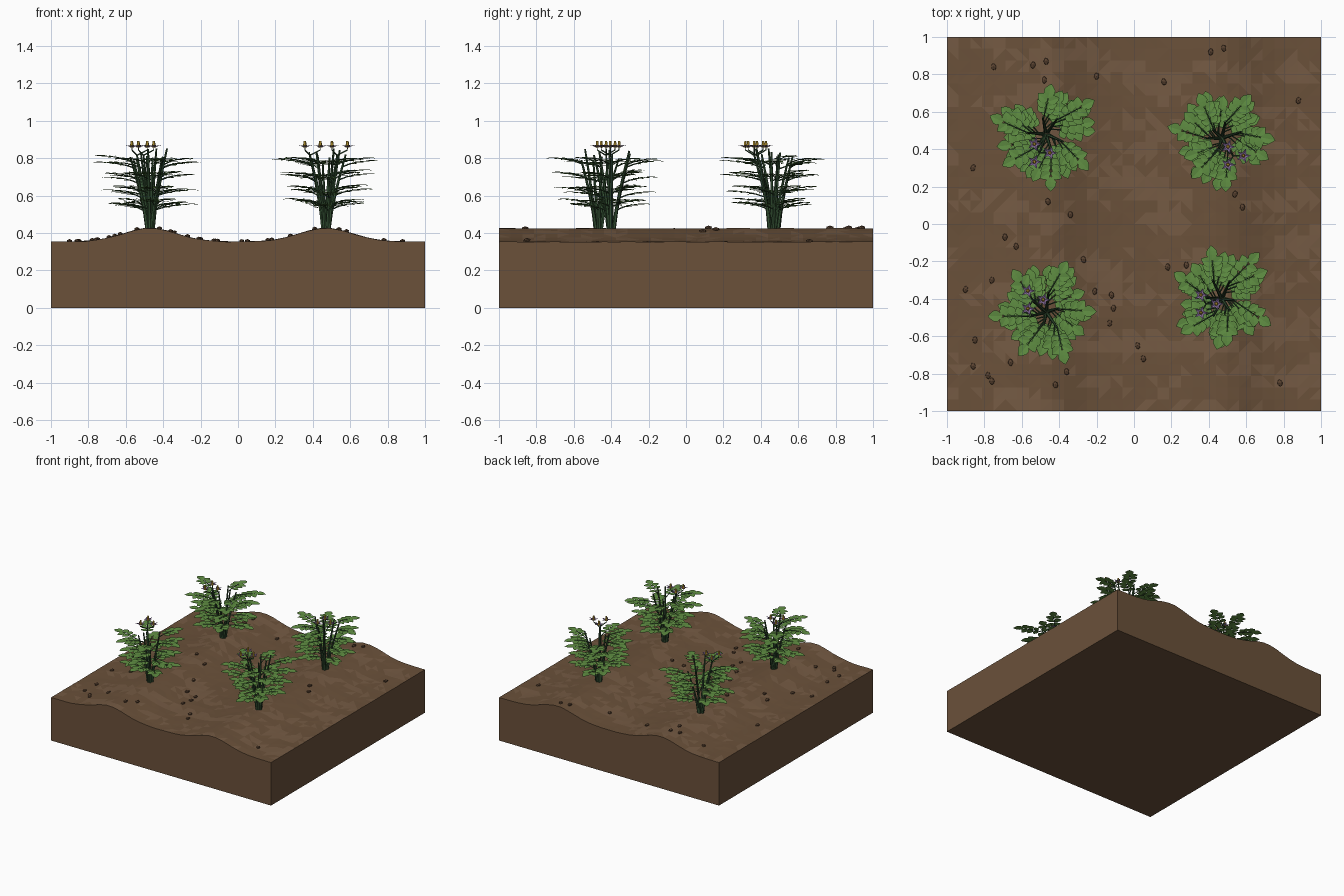
import bpy, bmesh, math, random
from mathutils import Vector, Matrix, noise

if "Cube" in bpy.data.objects:
    bpy.data.objects.remove(bpy.data.objects["Cube"])

random.seed(7)
UP = Vector((0, 0, 1))


def mat(name, rgb):
    m = bpy.data.materials.new(name)
    m.diffuse_color = (*rgb, 1)
    m.use_nodes = True
    m.node_tree.nodes["Principled BSDF"].inputs["Base Color"].default_value = m.diffuse_color
    return m


SOIL = mat("soil", (0.145, 0.082, 0.042))
SOIL2 = mat("soil_light", (0.175, 0.102, 0.056))
CLOD = mat("clod", (0.10, 0.055, 0.03))
LEAF = mat("leaf", (0.115, 0.27, 0.055))
STEM = mat("stem", (0.035, 0.085, 0.035))
PETAL = mat("petal", (0.27, 0.17, 0.38))
YELLOW = mat("flower_centre", (0.6, 0.38, 0.04))


def finish(bm, name, *mats):
    me = bpy.data.meshes.new(name)
    bm.to_mesh(me)
    bm.free()
    ob = bpy.data.objects.new(name, me)
    for m in mats:
        me.materials.append(m)
    bpy.context.collection.objects.link(ob)
    return ob


def ground(x, y):
    ridge = sum(math.exp(-((x - c) / 0.2) ** 2) for c in (-0.47, 0.47))
    return 0.353 + 0.073 * ridge


def tube(bm, pts, r0, r1, sides=6):
    rings = []
    for i, p in enumerate(pts):
        d = pts[min(i + 1, len(pts) - 1)] - pts[max(i - 1, 0)]
        q = d.to_track_quat('Z', 'Y')
        r = r0 + (r1 - r0) * i / (len(pts) - 1)
        rings.append([bm.verts.new(p + q @ Vector((r * math.cos(a), r * math.sin(a), 0)))
                      for a in (math.tau * k / sides for k in range(sides))])
    for a, b in zip(rings, rings[1:]):
        for k in range(sides):
            bm.faces.new((a[k], a[(k + 1) % sides], b[(k + 1) % sides], b[k]))
    bm.faces.new(rings[-1])
    bm.faces.new(rings[0][::-1])


def leaflet(bm, p, ang, length, pitch):
    # pointed oval blade, gently folded along the midrib
    m = Matrix.Translation(p) @ Matrix.Rotation(ang, 4, 'Z') @ Matrix.Rotation(-pitch, 4, 'Y')
    prof = [(0.15, 0.18), (0.38, 0.37), (0.62, 0.35), (0.85, 0.17)]
    mid = [bm.verts.new(m @ Vector((length * t, 0, -0.1 * length * t * t)))
           for t in (0, 0.15, 0.38, 0.62, 0.85, 1)]
    for s in (1, -1):
        side = [bm.verts.new(m @ Vector((length * t, s * w * length,
                                        length * (0.12 * w - 0.1 * t * t)))) for t, w in prof]
        line = [mid[0]] + side + [mid[5]]
        for i in range(5):
            f = [mid[i], mid[i + 1], line[i + 1], line[i]]
            f = [v for j, v in enumerate(f) if v not in f[:j]]
            bm.faces.new(f if s > 0 else f[::-1])


# soil block with two planting ridges
bm = bmesh.new()
bmesh.ops.create_grid(bm, x_segments=32, y_segments=32, size=1)
for v in bm.verts:
    v.co.z = ground(v.co.x, v.co.y) + 0.003 * noise.noise(v.co * 9)
bmesh.ops.triangulate(bm, faces=bm.faces[:])
for f in bm.faces:
    c = f.calc_center_median()
    n = noise.noise(Vector((c.x * 3, c.y * 7, 0))) + random.uniform(-0.3, 0.3)
    f.material_index = int(n > 0.15)
rim = [e for e in bm.edges if e.is_boundary]
ext = bmesh.ops.extrude_edge_only(bm, edges=rim)["geom"]
for v in ext:
    if isinstance(v, bmesh.types.BMVert):
        v.co.z = 0
for f in ext:
    if isinstance(f, bmesh.types.BMFace):
        f.material_index = 0
base = bmesh.ops.contextual_create(bm, geom=[e for e in bm.edges if e.is_boundary])
for f in base["faces"]:
    f.material_index = 0
bmesh.ops.recalc_face_normals(bm, faces=bm.faces[:])
finish(bm, "soil_block", SOIL, SOIL2)

# loose clods
CLODS = [(-.75, .84), (-.54, .85), (-.47, .87), (-.48, .77), (-.2, .79), (.16, .76), (.41, .92),
         (.48, .94), (.88, .66), (-.86, .3), (-.46, .12), (-.34, .05), (.54, .16), (.58, .09),
         (-.69, -.07), (-.63, -.12), (-.9, -.35), (-.76, -.3), (-.27, -.19), (-.12, -.38),
         (-.21, -.36), (-.11, -.45), (-.13, -.53), (.18, -.23), (.28, -.22), (.02, -.65),
         (.05, -.72), (-.85, -.62), (-.86, -.76), (-.78, -.81), (-.76, -.84), (-.66, -.74),
         (-.36, -.79), (-.42, -.86), (.78, -.85)]
bm = bmesh.new()
for x, y in CLODS:
    m = (Matrix.Translation((x, y, ground(x, y) + 0.003))
         @ Matrix.Rotation(random.uniform(-0.3, 0.3), 4, 'Z')
         @ Matrix.Diagonal((0.015, 0.021, 0.011, 1)))
    bmesh.ops.create_icosphere(bm, subdivisions=1, radius=1, matrix=m)
finish(bm, "soil_clods", CLOD)

# plants: root position and flower cluster centre
PLANTS = [((-.47, .48), (-.505, .38)), ((.47, .46), (.53, .365)),
          ((-.47, -.47), (-.54, -.405)), ((.47, -.40), (.385, -.427))]
for n, ((px, py), (fx, fy)) in enumerate(PLANTS):
    stems, leaves, petals, centres = (bmesh.new() for _ in range(4))
    root = Vector((px, py, 0.41))
    turn = random.uniform(0, math.tau)
    # main stems with compound leaves
    for s in range(6):
        a = turn + s * math.tau / 6 + random.uniform(-.2, .2)
        d = Vector((math.cos(a), math.sin(a), 0))
        top = random.uniform(0.37, 0.45)
        lean = random.uniform(0.05, 0.10)
        stem = [root + d * (0.014 + lean * t ** 1.3) + UP * top * t for t in (0, .25, .5, .75, 1)]
        tube(stems, stem, 0.011, 0.005)
        for k in range(4):
            t = (0.11 + 0.076 * k + 0.012 * (s % 3) + random.uniform(-.01, .01)) / top
            b = root + d * (0.014 + lean * t ** 1.3) + UP * top * t
            la = a + (k * 2.4 % 2.2 - 1.1) * 0.9 + random.uniform(-.2, .2)
            ld = Vector((math.cos(la), math.sin(la), 0))
            L = random.uniform(0.11, 0.165)

            def along(u):
                return b + ld * L * u + UP * (0.055 * u - 0.025 * u * u)

            tube(stems, [along(u) for u in (0, .35, .7, 1)], 0.004, 0.002, 4)
            for u, size in ((.35, .055), (.6, .064), (.85, .068)):
                for sg in (1, -1):
                    leaflet(leaves, along(u), la + sg * 1.05, size, 0.08)
            leaflet(leaves, along(1), la, 0.082, 0.1)
    # flower stalk and three star blossoms
    fork = Vector((fx, fy, 0.815))
    tube(stems, [root, root.lerp(fork, .5) + UP * .03, fork], 0.009, 0.005)
    for k in range(3):
        a = k * math.tau / 3
        c = Vector((fx + .055 * math.cos(a), fy + .055 * math.sin(a), 0.856))
        tube(stems, [fork, c - UP * .012, c], 0.004, 0.003, 5)
        hub = petals.verts.new(c)
        ring = []
        for i in range(10):
            r, h = ((0.040, 0.014), (0.017, 0.010))[i % 2]
            b = i * math.tau / 10
            ring.append(petals.verts.new(c + Vector((r * math.cos(b), r * math.sin(b), h))))
        for i in range(10):
            petals.faces.new((hub, ring[i], ring[(i + 1) % 10]))
        tube(centres, [c + UP * .002, c + UP * .037], 0.011, 0.006)
    finish(stems, f"plant_stems_{n + 1}", STEM)
    finish(leaves, f"plant_leaves_{n + 1}", LEAF)
    finish(petals, f"flower_petals_{n + 1}", PETAL)
    finish(centres, f"flower_centres_{n + 1}", YELLOW)
